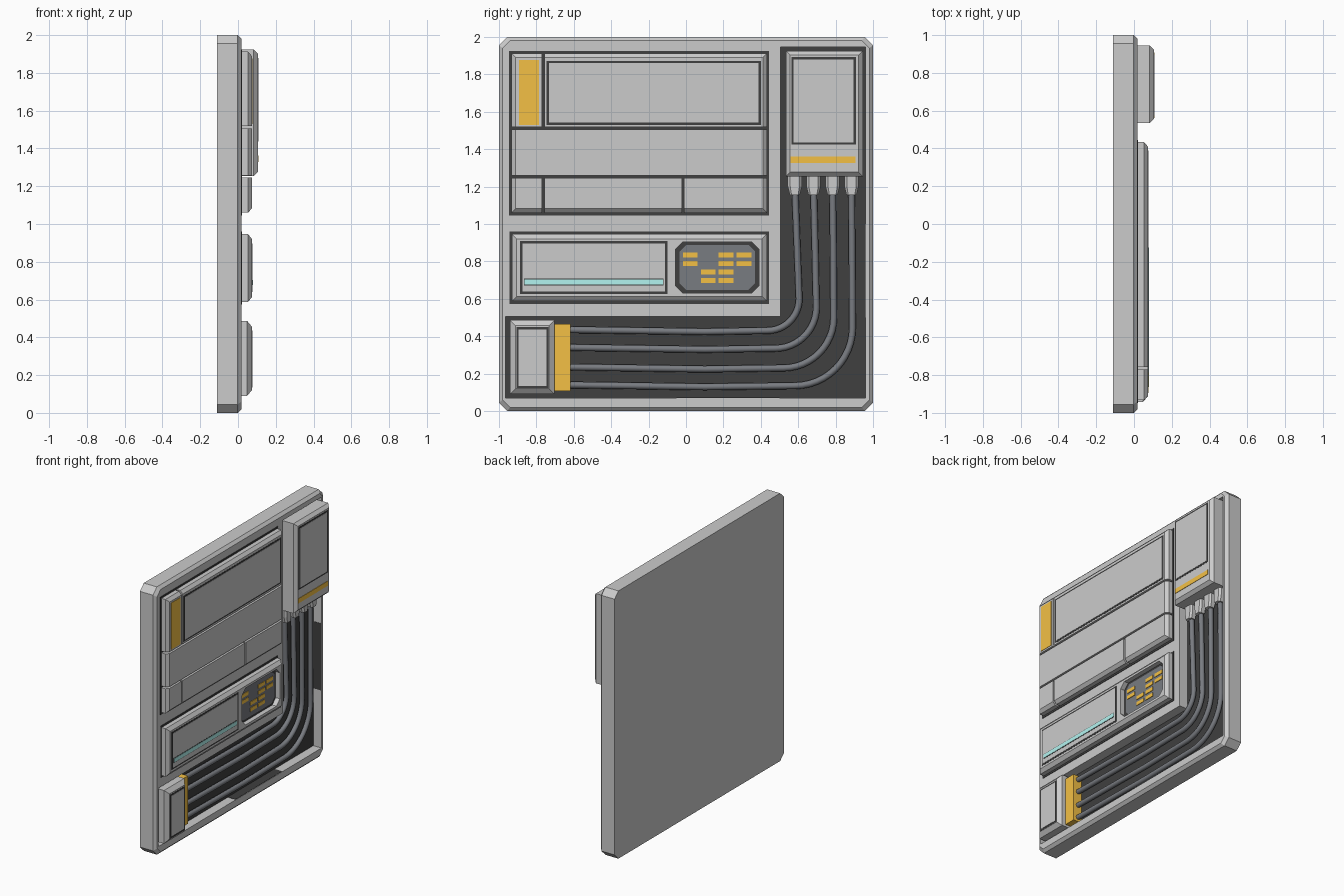
import bpy, bmesh, math

if "Cube" in bpy.data.objects:
    bpy.data.objects.remove(bpy.data.objects["Cube"])


def material(name, rgb):
    m = bpy.data.materials.new(name)
    m.diffuse_color = (*rgb, 1)
    m.use_nodes = True
    m.node_tree.nodes["Principled BSDF"].inputs["Base Color"].default_value = m.diffuse_color
    return m


BLACK = material("black", (0.05, 0.05, 0.05))
DARK = material("dark_grey", (0.19, 0.2, 0.22))
ORANGE = material("orange", (0.9, 0.53, 0.06))
TEAL = material("teal", (0.45, 0.9, 0.87))


def loft(name, rings, mat=None):
    """Join rings of (y, z) points, each placed at its own x."""
    bm = bmesh.new()
    loops = [[bm.verts.new((x, y, z)) for y, z in pts] for x, pts in rings]
    n = len(loops[0])
    for a, b in zip(loops, loops[1:]):
        for i in range(n):
            bm.faces.new((a[i], a[(i + 1) % n], b[(i + 1) % n], b[i]))
    bm.faces.new(loops[0])
    bm.faces.new(loops[-1])
    bmesh.ops.recalc_face_normals(bm, faces=bm.faces)
    me = bpy.data.meshes.new(name)
    bm.to_mesh(me)
    bm.free()
    ob = bpy.data.objects.new(name, me)
    bpy.context.collection.objects.link(ob)
    if mat:
        me.materials.append(mat)
    return ob


def rect(y0, y1, z0, z1):
    return [(y0, z0), (y1, z0), (y1, z1), (y0, z1)]


def octagon(y0, y1, z0, z1, c):
    return [(y0 + c, z0), (y1 - c, z0), (y1, z0 + c), (y1, z1 - c),
            (y1 - c, z1), (y0 + c, z1), (y0, z1 - c), (y0, z0 + c)]


def block(name, y0, y1, z0, z1, x0, x1, inset=(0, 0, 0, 0), depth=0.02, mat=None):
    """Box whose front edges are chamfered by left, right, bottom, top insets."""
    rings = [(x0, rect(y0, y1, z0, z1))]
    if any(inset):
        l, r, b, t = inset
        rings += [(x1 - depth, rect(y0, y1, z0, z1)),
                  (x1, rect(y0 + l, y1 - r, z0 + b, z1 - t))]
    else:
        rings += [(x1, rect(y0, y1, z0, z1))]
    return loft(name, rings, mat)


def framed_panel(name, y0, y1, z0, z1, x, line=0.012):
    """Raised grey panel with a black outline."""
    block(name + "_outline", y0, y1, z0, z1, x - 0.005, x + 0.001, mat=BLACK)
    block(name, y0 + line, y1 - line, z0 + line, z1 - line, x - 0.005, x + 0.003)


def cut(ob, cutter):
    mod = ob.modifiers.new("recess", 'BOOLEAN')
    mod.operation = 'DIFFERENCE'
    mod.solver = 'EXACT'
    mod.object = cutter
    bpy.context.view_layer.objects.active = ob
    bpy.ops.object.modifier_apply(modifier=mod.name)
    bpy.data.objects.remove(cutter)


FACE, FLOOR, TOP = 0.018, -0.05, 0.073

# Wall slab with an L-shaped cable channel
slab = loft("wall_slab", [(-0.11, octagon(-1, 1, 0, 2, 0.045)),
                          (-0.002, octagon(-1, 1, 0, 2, 0.045)),
                          (FACE, octagon(-0.98, 0.98, 0.02, 1.98, 0.04))])
L = [(-0.965, 0.07), (0.96, 0.07), (0.96, 1.945), (0.505, 1.945),
     (0.505, 0.505), (-0.965, 0.505)]
cut(slab, loft("channel_cutter", [(FLOOR - 0.005, L), (0.1, L)]))
loft("channel_floor", [(FLOOR - 0.01, L), (FLOOR, L)], BLACK)
block("channel_patch_bottom", -0.05, 0.5, 0.06, 0.072, FLOOR, FACE - 0.003, mat=BLACK)
block("channel_patch_side", 0.958, 0.97, 0.5, 1.0, FLOOR, FACE - 0.003, mat=BLACK)

# Upper module: rows of blocks over a black backing plate
block("upper_backing", -0.947, 0.445, 1.045, 1.925, 0, FACE + 0.003, mat=BLACK)
e = 0.022
block("upper_block_left", -0.933, -0.77, 1.518, 1.912, 0, TOP, (e, 0, 0, e))
block("upper_block_right", -0.757, 0.433, 1.518, 1.912, 0, TOP, (0, e, 0, e))
block("upper_block_middle", -0.933, 0.433, 1.258, 1.505, 0, TOP, (e, e, 0, 0))
for i, (a, b) in enumerate([(-0.933, -0.77), (-0.757, -0.022), (-0.01, 0.433)]):
    block(f"upper_block_lower_{i}", a, b, 1.06, 1.245, 0, TOP,
          (e if i == 0 else 0, e if i == 2 else 0, e, 0))
block("upper_orange_plate", -0.893, -0.785, 1.53, 1.877, 0.05, TOP + 0.003, mat=ORANGE)
framed_panel("upper_panel", -0.745, 0.4, 1.53, 1.872, TOP)

# Middle module with screen panel and indicator display
block("middle_backing", -0.943, 0.445, 0.573, 0.96, 0, FACE + 0.003, mat=BLACK)
mid = block("middle_block", -0.93, 0.432, 0.587, 0.946, 0, TOP, (0.025,) * 4)
outer = octagon(-0.055, 0.39, 0.63, 0.905, 0.04)
cut(mid, loft("display_cutter", [(0.035, outer), (0.1, outer)]))
loft("display_rim", [(0.03, outer), (0.038, outer)], BLACK)
inner = octagon(-0.035, 0.37, 0.648, 0.887, 0.035)
loft("display_screen", [(0.03, inner), (0.042, inner)], DARK)
for row, cols in enumerate([(0, 2, 3), (0, 2, 3), (1, 2), (1, 2)]):
    for col in cols:
        y, z = 0.022 + col * 0.096, 0.835 - row * 0.046
        block(f"indicator_{row}_{col}", y - 0.039, y + 0.039, z - 0.013, z + 0.013,
              0.035, 0.046, mat=ORANGE)
framed_panel("middle_panel", -0.887, -0.1, 0.627, 0.908, TOP)
block("teal_strip_outline", -0.867, -0.12, 0.672, 0.708, 0.06, TOP + 0.004, mat=BLACK)
block("teal_strip", -0.863, -0.124, 0.676, 0.704, 0.06, TOP + 0.006, mat=TEAL)

# Lower connector box and its orange plug
block("lower_box", -0.942, -0.702, 0.09, 0.487, FLOOR, TOP, (0.03,) * 4, 0.025)
framed_panel("lower_panel", -0.907, -0.735, 0.122, 0.448, TOP)
block("orange_plug", -0.702, -0.617, 0.107, 0.465, FLOOR, FACE, mat=ORANGE)

# Tall connector box
block("tall_box", 0.535, 0.945, 1.255, 1.925, FLOOR, 0.105, (0.022,) * 4, 0.022)
framed_panel("tall_panel", 0.563, 0.908, 1.425, 1.892, 0.105)
block("tall_orange_stripe", 0.56, 0.907, 1.327, 1.362, 0.09, 0.108, mat=ORANGE)

# Cables and the ferrules where they enter the tall box
runs = [(0.43, 0.605, 0.582, 0.17), (0.335, 0.697, 0.682, 0.22),
        (0.23, 0.79, 0.784, 0.27), (0.135, 0.89, 0.885, 0.31)]
for i, (z, bend_y, end_y, r) in enumerate(runs):
    x = -0.022
    pts = [(-0.65, z + 0.005), (-0.3, z), (0.1, z - 0.006)]
    for k in range(13):
        a = math.pi / 2 * k / 12
        pts.append((bend_y - r + r * math.sin(a), z + r - r * math.cos(a)))
    pts += [((bend_y + end_y) / 2, 0.9), (end_y, 1.2)]
    cu = bpy.data.curves.new("cable", 'CURVE')
    cu.dimensions = '3D'
    cu.bevel_depth, cu.bevel_resolution, cu.use_fill_caps = 0.018, 2, True
    sp = cu.splines.new('POLY')
    sp.points.add(len(pts) - 1)
    for p, (y, zz) in zip(sp.points, pts):
        p.co = (x, y, zz, 1)
    cu.materials.append(DARK)
    ob = bpy.data.objects.new(f"cable_{i}", cu)
    bpy.context.collection.objects.link(ob)
    bpy.ops.object.select_all(action='DESELECT')
    ob.select_set(True)
    bpy.context.view_layer.objects.active = ob
    bpy.ops.object.convert(target='MESH')
    bpy.ops.object.shade_smooth_by_angle(angle=math.radians(50))

    taper = [(end_y - 0.027, 1.155), (end_y + 0.027, 1.155), (end_y + 0.038, 1.2),
             (end_y + 0.038, 1.26), (end_y - 0.038, 1.26), (end_y - 0.038, 1.2)]
    front = [(end_y + (y - end_y) * 0.65, zz) for y, zz in taper]
    loft(f"ferrule_{i}", [(-0.032, taper), (0.0, taper), (0.014, front)])
    block(f"ferrule_clip_{i}", end_y - 0.036, end_y + 0.036, 1.2, 1.26, FLOOR, -0.03, mat=ORANGE)
